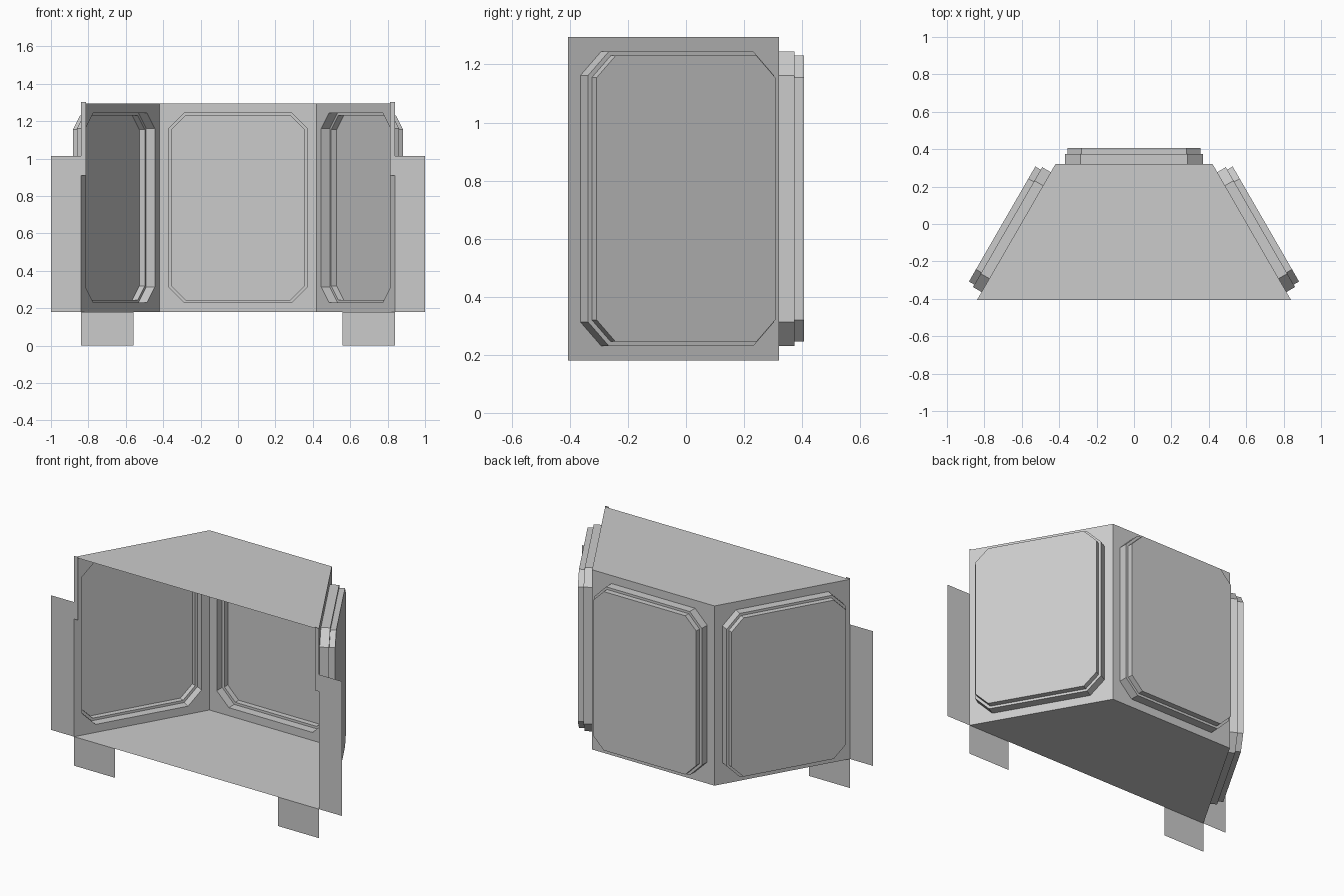
import bpy, bmesh, math
from mathutils import Vector

if "Cube" in bpy.data.objects:
    bpy.data.objects.remove(bpy.data.objects["Cube"])

S = 0.42                      # half of a half-hexagon side
Y0 = -0.407                   # open front plane
Y1 = Y0 + S * math.sqrt(3)    # back wall plane
Z0, Z1 = 0.18, 1.295


def make_object(name, polys):
    """Build one sheet object from polygons, welding shared corners."""
    bm = bmesh.new()
    for poly in polys:
        bm.faces.new([bm.verts.new(p) for p in poly])
    bmesh.ops.remove_doubles(bm, verts=bm.verts, dist=0.0005)
    mesh = bpy.data.meshes.new(name)
    bm.to_mesh(mesh)
    bm.free()
    ob = bpy.data.objects.new(name, mesh)
    bpy.context.collection.objects.link(ob)
    return ob


def octagon(inset, chamfer):
    """Chamfered rectangle, two points per corner, counter-clockwise."""
    u, b, t, c = S - inset, Z0 + inset, Z1 - inset, chamfer
    return [(-u, b + c), (-u + c, b), (u - c, b), (u, b + c),
            (u, t - c), (u - c, t), (-u + c, t), (-u, t - c)]


def wall(name, a, b):
    """Wall from plan point a to b with a two-step panel pushed outward."""
    a, b = Vector((*a, 0)), Vector((*b, 0))
    mid, along = (a + b) / 2, (b - a).normalized()
    out = Vector((along.y, -along.x, 0))

    def ring(pts, depth):
        return [mid + along * u + out * depth + Vector((0, 0, z)) for u, z in pts]

    corners = ring([(-S, Z0), (S, Z0), (S, Z1), (-S, Z1)], 0)
    wide, narrow = octagon(0.05, 0.083), octagon(0.065, 0.075)
    rings = [ring(wide, 0), ring(wide, 0.053), ring(narrow, 0.053), ring(narrow, 0.0865)]
    polys = []
    # flat frame around the panel
    r = rings[0]
    for i in range(4):
        polys.append([corners[i], r[2 * i + 1], r[2 * i]])
        polys.append([corners[i], corners[(i + 1) % 4], r[(2 * i + 2) % 8], r[2 * i + 1]])
    # stepped sides and cap
    for p, q in zip(rings, rings[1:]):
        for i in range(8):
            j = (i + 1) % 8
            polys.append([p[i], p[j], q[j], q[i]])
    polys.append(rings[-1])
    make_object(name, polys)


# Three panelled walls, listed counter-clockwise so panels point outward
plan = [(2 * S, Y0), (S, Y1), (-S, Y1), (-2 * S, Y0)]
for name, a, b in zip(("right_wall", "back_wall", "left_wall"), plan, plan[1:]):
    wall(name, a, b)

# Roof and floor
make_object("roof", [[(x, y, Z1) for x, y in plan]])
make_object("floor", [[(x, y, Z0) for x, y in reversed(plan)]])

# Flat front plates, mirrored left and right
plates = {"side_flange": (0.84, 1.0, Z0, 1.015),
          "leg": (0.56, 0.84, 0.0, Z0),
          "upper_strip": (0.812, 0.84, 0.91, 1.302)}
for name, (xa, xb, za, zb) in plates.items():
    for side, s in (("right", 1), ("left", -1)):
        pts = [(s * xa, Y0, za), (s * xb, Y0, za), (s * xb, Y0, zb), (s * xa, Y0, zb)]
        make_object(f"{side}_{name}", [pts[::s]])
